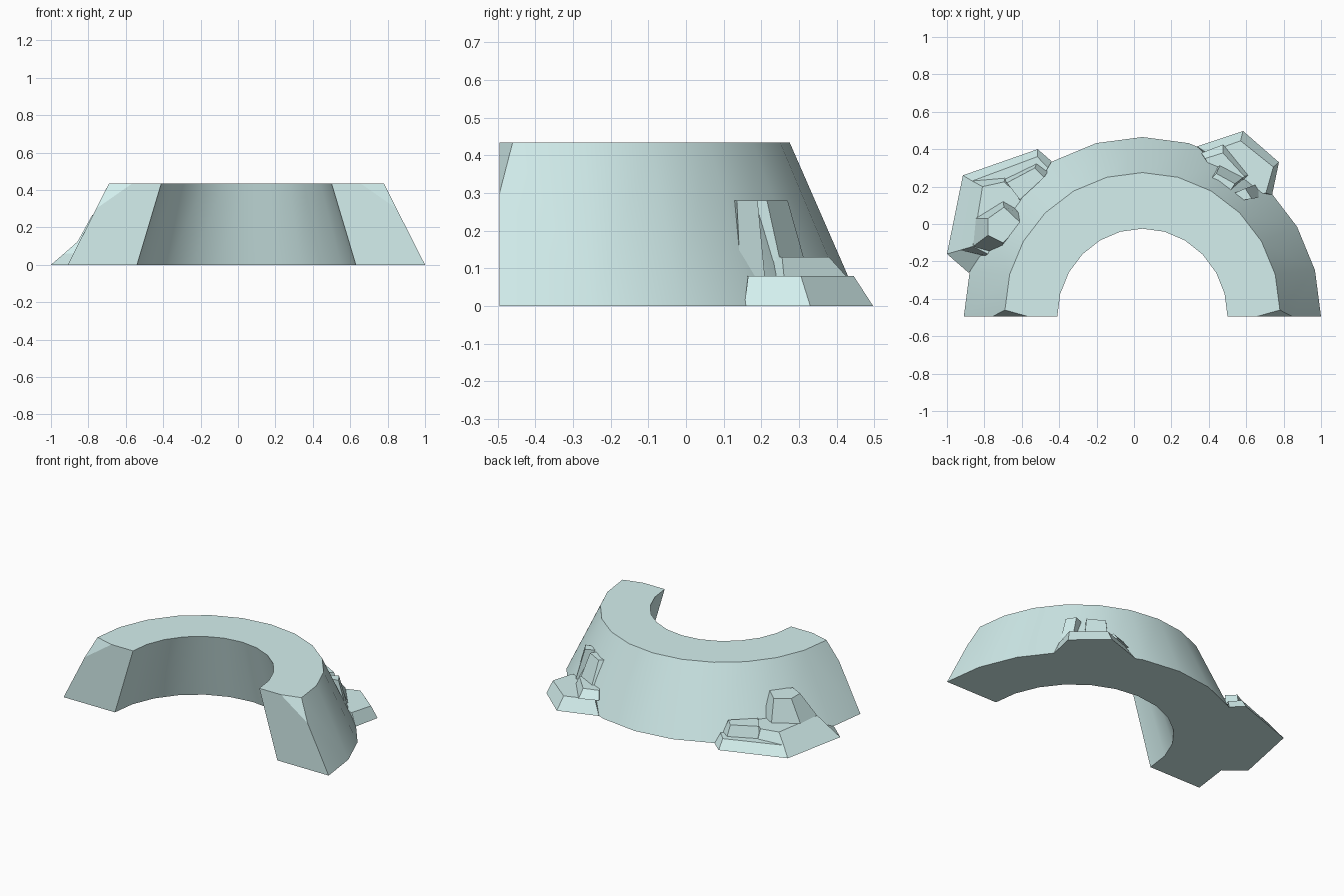
import bpy, bmesh, math

if "Cube" in bpy.data.objects:
    bpy.data.objects.remove(bpy.data.objects["Cube"])

mat = bpy.data.materials.new("pale_teal")
mat.diffuse_color = (0.66, 0.87, 0.86, 1)
mat.use_nodes = True
mat.node_tree.nodes["Principled BSDF"].inputs["Base Color"].default_value = mat.diffuse_color


def finish(bm, name):
    bmesh.ops.recalc_face_normals(bm, faces=bm.faces)
    me = bpy.data.meshes.new(name)
    bm.to_mesh(me)
    bm.free()
    ob = bpy.data.objects.new(name, me)
    bpy.context.collection.objects.link(ob)
    me.materials.append(mat)
    return ob


def prism(name, bottom, z0, top, z1):
    """Tapered block between two outlines with matching corners."""
    bm = bmesh.new()
    lo = [bm.verts.new((x, y, z0)) for x, y in bottom]
    hi = [bm.verts.new((x, y, z1)) for x, y in top]
    n = len(lo)
    bm.faces.new(lo[::-1])
    bm.faces.new(hi)
    for i in range(n):
        j = (i + 1) % n
        bm.faces.new((lo[i], lo[j], hi[j], hi[i]))
    return finish(bm, name)


# Half-ring wall: inner/outer, bottom/top arcs of 12 segments
CX, CY, H, N = 0.045, -0.495, 0.435, 12
bm = bmesh.new()


def arc(rx, ry, cy, z):
    return [bm.verts.new((CX + rx * math.cos(math.pi * i / N),
                          cy + ry * math.sin(math.pi * i / N), z))
            for i in range(N + 1)]


bo = arc(0.955, 0.96, CY, 0)
to = arc(0.735, 0.735, -0.46, H)
ti = arc(0.455, 0.47, CY, H)
bi = arc(0.585, 0.585, CY, 0)
# clipped top corner at both ends
side = {}
for end, s in ((0, 1), (N, -1)):
    c1 = bm.verts.new((CX + s * 0.803, CY, 0.30))
    c2 = bm.verts.new((CX + s * 0.61, CY, H))
    side[end] = (c1, c2)
    bm.faces.new((bi[end], bo[end], c1, c2, ti[end]))
    bm.faces.new((c1, to[end], c2))
for i in range(N):
    j = i + 1
    outer = [bo[i], bo[j], to[j], to[i]]
    top = [to[i], to[j], ti[j], ti[i]]
    if i == 0:
        outer.append(side[0][0])
        top.append(side[0][1])
    if j == N:
        outer.insert(2, side[N][0])
        top.insert(2, side[N][1])
    bm.faces.new(outer)
    bm.faces.new(top)
    bm.faces.new((ti[i], ti[j], bi[j], bi[i]))
    bm.faces.new((bi[i], bi[j], bo[j], bo[i]))
ring = finish(bm, "curved_wall")
bpy.context.view_layer.objects.active = ring
ring.select_set(True)
bpy.ops.object.shade_smooth_by_angle(angle=math.radians(25))

# Left rubble: low ledge, raised ledge, tall block
prism("left_low_ledge",
      [(-0.885, -0.26), (-0.44, 0.335), (-0.515, 0.40), (-0.915, 0.26), (-1.0, -0.16)], 0,
      [(-0.76, -0.18), (-0.46, 0.30), (-0.517, 0.36), (-0.865, 0.23), (-0.93, -0.14)], 0.06)
prism("left_raised_ledge",
      [(-0.77, -0.18), (-0.60, 0.17), (-0.69, 0.245), (-0.865, 0.23), (-0.93, -0.14)], 0.06,
      [(-0.74, -0.18), (-0.60, 0.14), (-0.695, 0.225), (-0.81, 0.20), (-0.862, -0.12)], 0.12)
prism("left_tall_block",
      [(-0.72, -0.16), (-0.56, 0.04), (-0.70, 0.12), (-0.845, 0.03), (-0.86, -0.12)], 0.12,
      [(-0.70, -0.10), (-0.60, 0.0), (-0.695, 0.09), (-0.78, 0.03), (-0.78, -0.06)], 0.265)
prism("left_small_block",
      [(-0.63, 0.12), (-0.46, 0.28), (-0.52, 0.325), (-0.695, 0.24)], 0.05,
      [(-0.61, 0.13), (-0.48, 0.25), (-0.53, 0.30), (-0.68, 0.22)], 0.13)

# Right rubble: base, ledge and two prongs
prism("right_base",
      [(0.337, 0.415), (0.50, 0.15), (0.738, 0.155), (0.775, 0.33), (0.583, 0.497)], 0,
      [(0.39, 0.38), (0.50, 0.15), (0.705, 0.165), (0.745, 0.305), (0.57, 0.445)], 0.08)
prism("right_ledge",
      [(0.36, 0.38), (0.50, 0.15), (0.61, 0.26), (0.476, 0.425)], 0.08,
      [(0.38, 0.35), (0.50, 0.15), (0.59, 0.255), (0.475, 0.38)], 0.13)
prism("right_back_prong",
      [(0.39, 0.29), (0.50, 0.13), (0.585, 0.25), (0.46, 0.315)], 0.12,
      [(0.40, 0.23), (0.49, 0.14), (0.54, 0.215), (0.44, 0.27)], 0.28)
prism("right_side_prong",
      [(0.52, 0.16), (0.58, 0.13), (0.69, 0.145), (0.65, 0.21)], 0.07,
      [(0.50, 0.15), (0.56, 0.125), (0.63, 0.135), (0.595, 0.19)], 0.28)
